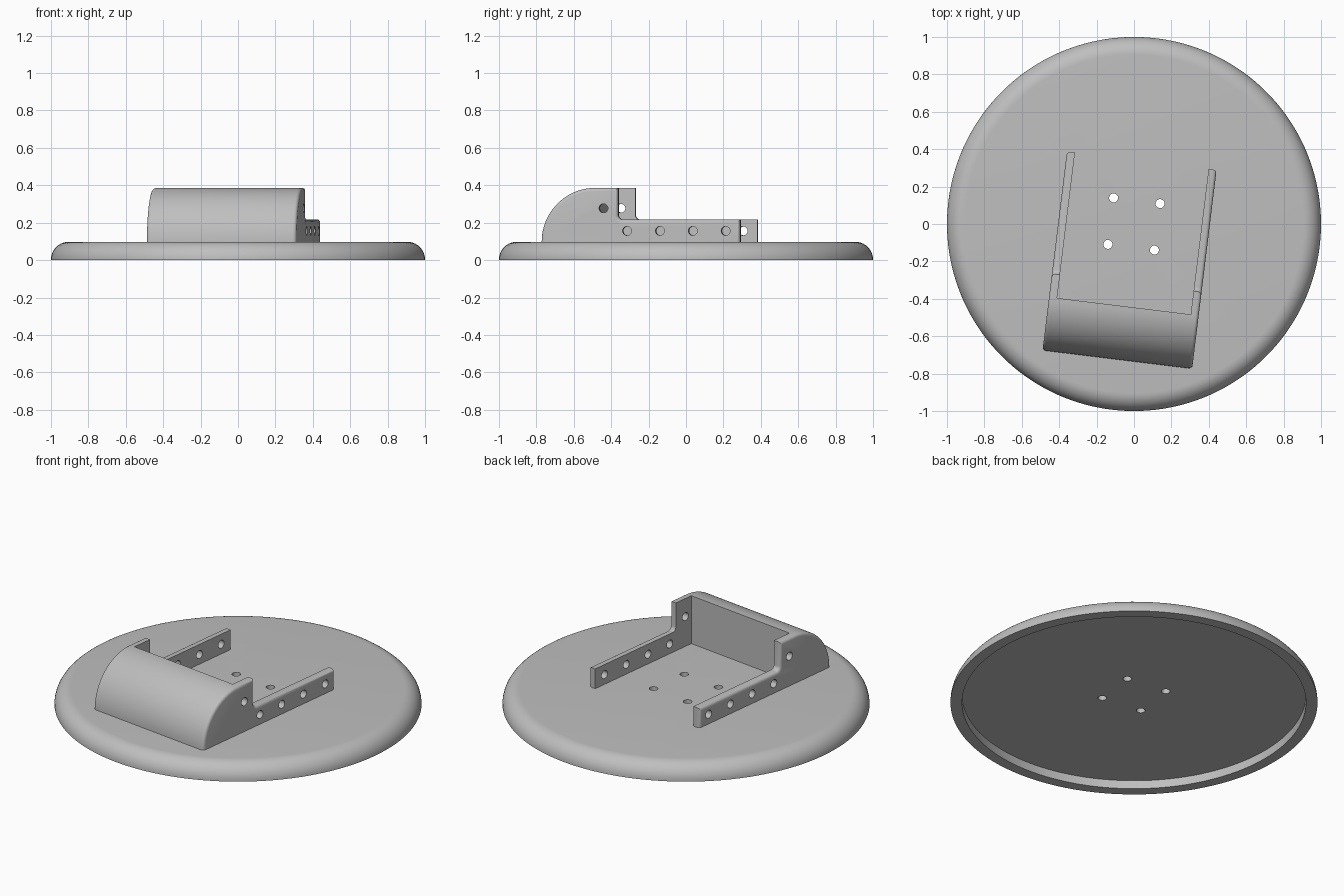
import bpy, bmesh
from math import sin, cos, pi, radians
from mathutils import Matrix, Vector

cube = bpy.data.objects.get("Cube")
if cube:
    bpy.data.objects.remove(cube, do_unlink=True)

grey = bpy.data.materials.new("plain grey")
grey.use_nodes = True
grey.diffuse_color = (0.52, 0.52, 0.52, 1)
grey.node_tree.nodes["Principled BSDF"].inputs["Base Color"].default_value = (0.52, 0.52, 0.52, 1)

TURN = radians(-7)
PLATE_TOP, ARM_TOP, HOOD_TOP = 0.098, 0.217, 0.386
HALF_W, INNER_W = 0.403, 0.36
FRONT, WALL, STEP, BACK = -0.73, -0.443, -0.317, 0.34
HOLE_R = 0.024


def make_object(name, bm):
    bmesh.ops.recalc_face_normals(bm, faces=bm.faces)
    mesh = bpy.data.meshes.new(name)
    bm.to_mesh(mesh)
    bm.free()
    mesh.materials.append(grey)
    ob = bpy.data.objects.new(name, mesh)
    bpy.context.collection.objects.link(ob)
    return ob


def activate(ob):
    bpy.ops.object.select_all(action="DESELECT")
    ob.select_set(True)
    bpy.context.view_layer.objects.active = ob


def cut(ob, bm):
    """Subtract a cutter mesh from an object and discard the cutter."""
    cutter = make_object("cutter", bm)
    cutter.hide_render = True
    mod = ob.modifiers.new("cut", "BOOLEAN")
    mod.operation, mod.solver, mod.object = "DIFFERENCE", "EXACT", cutter
    activate(ob)
    bpy.ops.object.modifier_apply(modifier=mod.name)
    bpy.data.objects.remove(cutter, do_unlink=True)


def add_rod(bm, centre, length, axis):
    turn = Matrix.Rotation(pi / 2, 4, "Y") if axis == "X" else Matrix()
    bmesh.ops.create_cone(bm, cap_ends=True, segments=24, radius1=HOLE_R, radius2=HOLE_R,
                          depth=length, matrix=Matrix.Translation(centre) @ turn)


def finish(ob):
    ob.rotation_euler.z = TURN
    activate(ob)
    bpy.ops.object.shade_smooth_by_angle(angle=radians(30))


# Round base: turned profile with a rounded rim and a recessed underside
r = 0.095
profile = [(0, 0.05), (0.937, 0.05), (0.937, 0), (1, 0)]
profile += [(1 - r + r * cos(a), PLATE_TOP - r + r * sin(a))
            for a in [i * pi / 20 for i in range(11)]]
profile.append((0, PLATE_TOP))
bm = bmesh.new()
verts = [bm.verts.new((x, 0, z)) for x, z in profile]
edges = [bm.edges.new(pair) for pair in zip(verts, verts[1:])]
bmesh.ops.spin(bm, geom=verts + edges, cent=(0, 0, 0), axis=(0, 0, 1),
               angle=2 * pi, steps=128)
bmesh.ops.remove_doubles(bm, verts=bm.verts, dist=0.0001)
base = make_object("round_base", bm)

# Four mounting holes through the base
bm = bmesh.new()
for x in (-0.125, 0.125):
    for y in (-0.125, 0.125):
        add_rod(bm, (x, y, 0.08), 0.2, "Z")
cut(base, bm)
finish(base)

# Bracket: side profile with a quarter-round nose, a stepped back and low arms
nose = HOOD_TOP - PLATE_TOP
foot, f = PLATE_TOP - 0.005, 0.024
outline = [(BACK, foot), (FRONT, foot)]
outline += [(FRONT + nose * (1 - cos(a)), PLATE_TOP + nose * sin(a))
            for a in [i * pi / 48 for i in range(25)]]
outline.append((STEP, HOOD_TOP))
outline += [(STEP + f * (1 - cos(a)), ARM_TOP + f * (1 - sin(a)))
            for a in [i * pi / 12 for i in range(7)]]
outline.append((BACK, ARM_TOP))
bm = bmesh.new()
side = bm.faces.new([bm.verts.new((-HALF_W, y, z)) for y, z in outline])
moved = bmesh.ops.extrude_face_region(bm, geom=[side], use_keep_orig=True)["geom"]
bmesh.ops.translate(bm, vec=Vector((2 * HALF_W, 0, 0)),
                    verts=[g for g in moved if isinstance(g, bmesh.types.BMVert)])
# Round the outer side edges, leaving the foot square
bm.normal_update()
rims = [e for e in bm.edges
        if abs(e.verts[0].co.x - e.verts[1].co.x) < 0.001
        and max(v.co.z for v in e.verts) > foot + 0.001]
bmesh.ops.bevel(bm, geom=rims, offset=0.018, offset_type="OFFSET", segments=4,
                profile=0.5, affect="EDGES", clamp_overlap=False)
bracket = make_object("bracket", bm)

# Open space between the two arms
bm = bmesh.new()
bmesh.ops.create_cube(bm, size=1, matrix=Matrix.Translation((0, WALL + 0.5, 0.4))
                      @ Matrix.Diagonal((2 * INNER_W, 1, 1, 1)))
cut(bracket, bm)

# Cross holes through both arms
bm = bmesh.new()
for i in range(4):
    add_rod(bm, (0, -0.268 + 0.177 * i, 0.156), 1.2, "X")
add_rod(bm, (0, -0.395, 0.277), 1.2, "X")
cut(bracket, bm)
finish(bracket)
